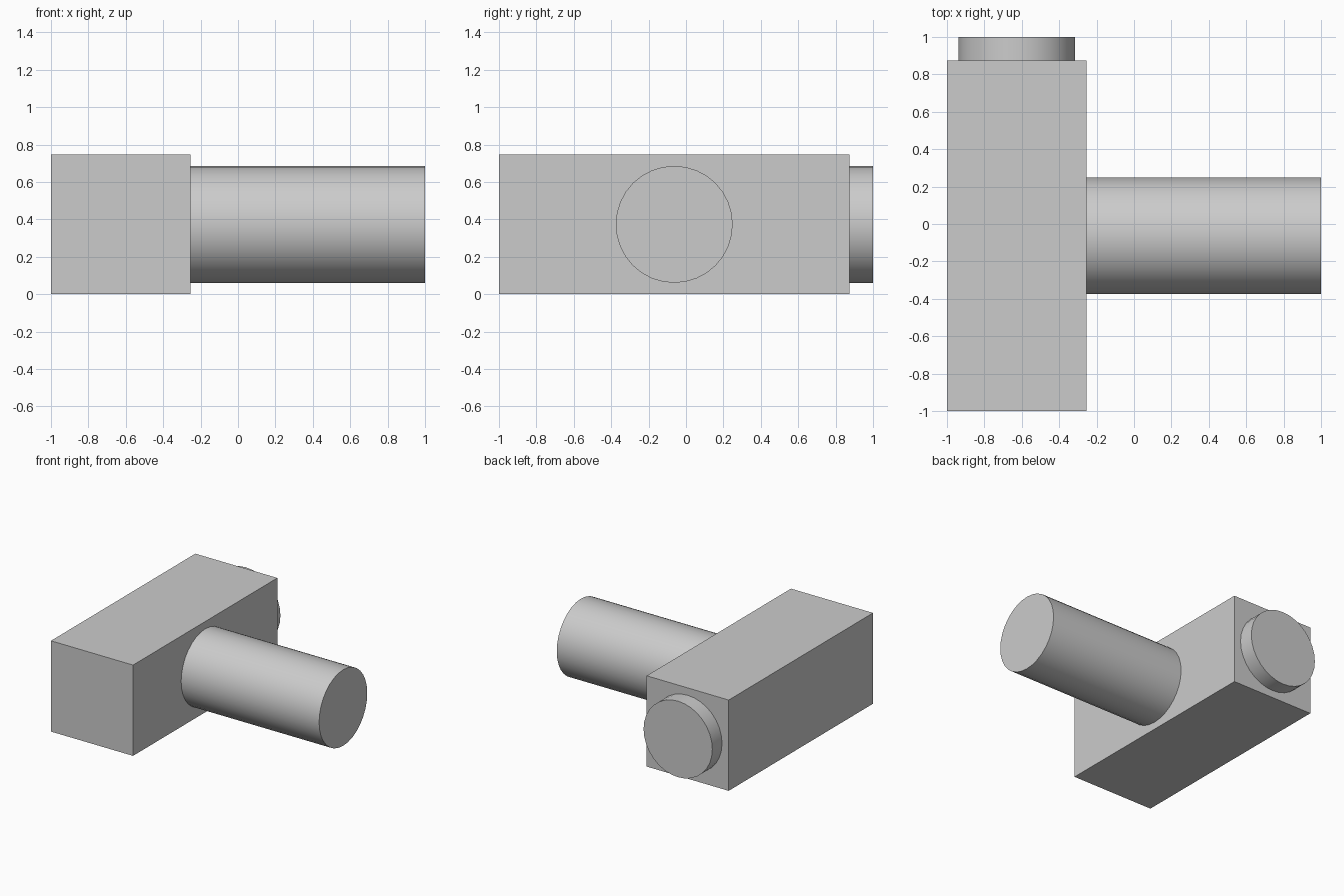
import bpy
import math

cube = bpy.data.objects.get("Cube")
if cube:
    bpy.data.objects.remove(cube, do_unlink=True)

# Single grey material
GREY = (0.6, 0.6, 0.6, 1.0)
grey = bpy.data.materials.new("plain grey")
grey.use_nodes = True
grey.diffuse_color = GREY
grey.node_tree.nodes["Principled BSDF"].inputs["Base Color"].default_value = GREY

WIDTH, FRONT, BACK = 0.746, -1.0, 0.874
RADIUS = 0.3125
MID_X, MID_Y, MID_Z = -1 + WIDTH / 2, (FRONT + BACK) / 2, WIDTH / 2


def finish(name):
    obj = bpy.context.object
    obj.name = name
    obj.data.materials.append(grey)
    return obj


def peg(name, centre, length, rotation):
    bpy.ops.mesh.primitive_cylinder_add(
        vertices=32, radius=RADIUS, depth=length, location=centre, rotation=rotation)
    finish(name)
    bpy.ops.object.shade_smooth_by_angle(angle=math.radians(30))


# Long square block
bpy.ops.mesh.primitive_cube_add(size=1, location=(MID_X, MID_Y, MID_Z))
block = finish("block")
block.scale = (WIDTH, BACK - FRONT, WIDTH)

# Long peg on the left side and short stub on the back
side = -1 + WIDTH
peg("side_peg", ((side + 1) / 2, MID_Y, MID_Z), 1 - side, (0, math.pi / 2, 0))
peg("back_stub", (MID_X, (BACK + 1) / 2, MID_Z), 1 - BACK, (math.pi / 2, 0, 0))
